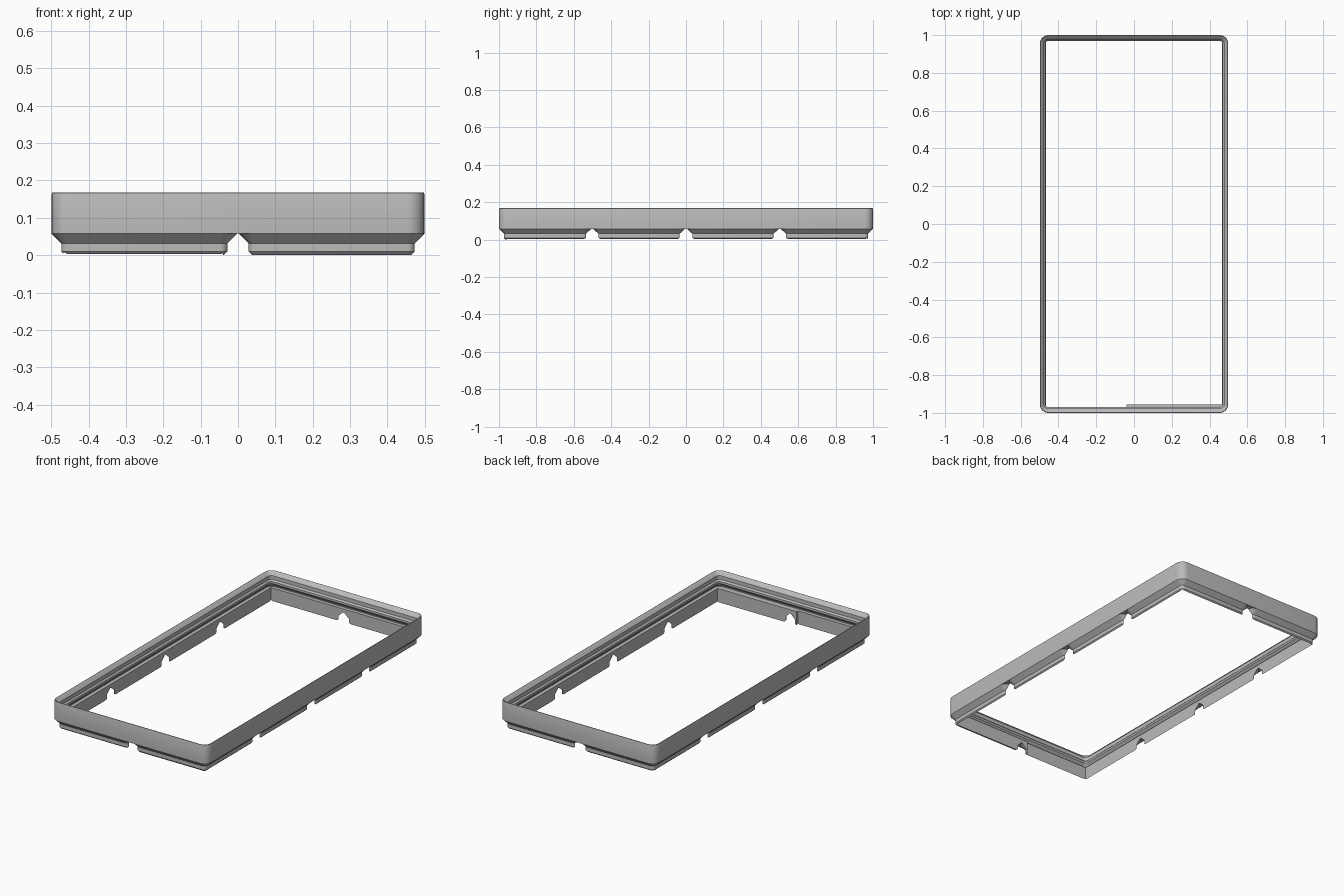
import bpy, bmesh, math

if "Cube" in bpy.data.objects:
    bpy.data.objects.remove(bpy.data.objects["Cube"], do_unlink=True)

HX, HY = 0.4985, 1.0      # half width and half length of the frame
PITCH, CELL = 0.5015, 0.2478
RADIUS, SEG = 0.045, 7
WALL = 0.032              # inset of the inner wall
FOOT_TOP, LEDGE, TOP = 0.0575, 0.079, 0.168

gray = bpy.data.materials.new("light gray")
gray.use_nodes = True
gray.diffuse_color = (0.5, 0.5, 0.5, 1)
gray.node_tree.nodes["Principled BSDF"].inputs["Base Color"].default_value = (0.5, 0.5, 0.5, 1)


def ring(bm, hx, hy, inset, z, cx=0, cy=0):
    """Rounded rectangle of vertices, pulled in by inset."""
    r = RADIUS - inset
    verts = []
    for q, (sx, sy) in enumerate(((1, 1), (-1, 1), (-1, -1), (1, -1))):
        for i in range(SEG + 1):
            a = math.pi / 2 * (q + i / SEG)
            verts.append(bm.verts.new((cx + sx * (hx - RADIUS) + r * math.cos(a),
                                       cy + sy * (hy - RADIUS) + r * math.sin(a), z)))
    return verts


def loft(bm, rings, closed):
    pairs = list(zip(rings, rings[1:]))
    if closed:
        pairs.append((rings[-1], rings[0]))
    else:
        bm.faces.new(rings[0][::-1])
        bm.faces.new(rings[-1])
    for a, b in pairs:
        for i in range(len(a)):
            j = (i + 1) % len(a)
            bm.faces.new((a[i], a[j], b[j], b[i]))


def make(name, bm):
    bmesh.ops.recalc_face_normals(bm, faces=bm.faces[:])
    mesh = bpy.data.meshes.new(name)
    bm.to_mesh(mesh)
    bm.free()
    mesh.materials.append(gray)
    obj = bpy.data.objects.new(name, mesh)
    bpy.context.collection.objects.link(obj)
    return obj


def finish(obj, cutter=None):
    bpy.ops.object.select_all(action="DESELECT")
    obj.select_set(True)
    bpy.context.view_layer.objects.active = obj
    if cutter:
        mod = obj.modifiers.new("opening", "BOOLEAN")
        mod.operation, mod.solver, mod.object = "DIFFERENCE", "EXACT", cutter
        bpy.ops.object.modifier_apply(modifier=mod.name)
    bpy.ops.object.shade_smooth_by_angle(angle=math.radians(25))


# Central opening, stepped where the front wall is thicker
bm = bmesh.new()
ix, iy, step, end = HX - WALL, HY - WALL, -0.04, -0.956
outline = ((-ix, -iy), (step, -iy), (step, end), (ix, end), (ix, iy), (-ix, iy))
loft(bm, [[bm.verts.new((x, y, z)) for x, y in outline] for z in (-0.1, 0.3)], False)
opening = make("opening_cutter", bm)

# Feet: one stepped, chamfered block per cell, hollowed by the opening
bm = bmesh.new()
foot_profile = ((0.0353, 0), (0.0257, 0.0096), (0.0257, 0.0318), (0, FOOT_TOP))
for cx in (-0.5, 0.5):
    for cy in (-1.5, -0.5, 0.5, 1.5):
        loft(bm, [ring(bm, CELL, CELL, d, z, cx * PITCH, cy * PITCH)
                  for d, z in foot_profile], False)
finish(make("feet", bm), opening)

# Lower wall above the feet
bm = bmesh.new()
loft(bm, [ring(bm, HX, HY, 0, z) for z in (FOOT_TOP, LEDGE)], False)
finish(make("lower_wall", bm), opening)

# Upper wall with the undercut and stepped stacking lip
bm = bmesh.new()
lip_profile = ((0, LEDGE), (0, TOP - 0.004), (0.001, TOP - 0.001), (0.003, TOP),
               (0.005, TOP - 0.001), (0.0227, 0.146), (0.0227, 0.1245),
               (0.031, 0.116), (0.031, 0.104), (0.0115, 0.0845), (0.0115, LEDGE))
loft(bm, [ring(bm, HX, HY, d, z) for d, z in lip_profile], True)
finish(make("stacking_lip", bm))

opening.hide_render = True
opening.hide_set(True)
